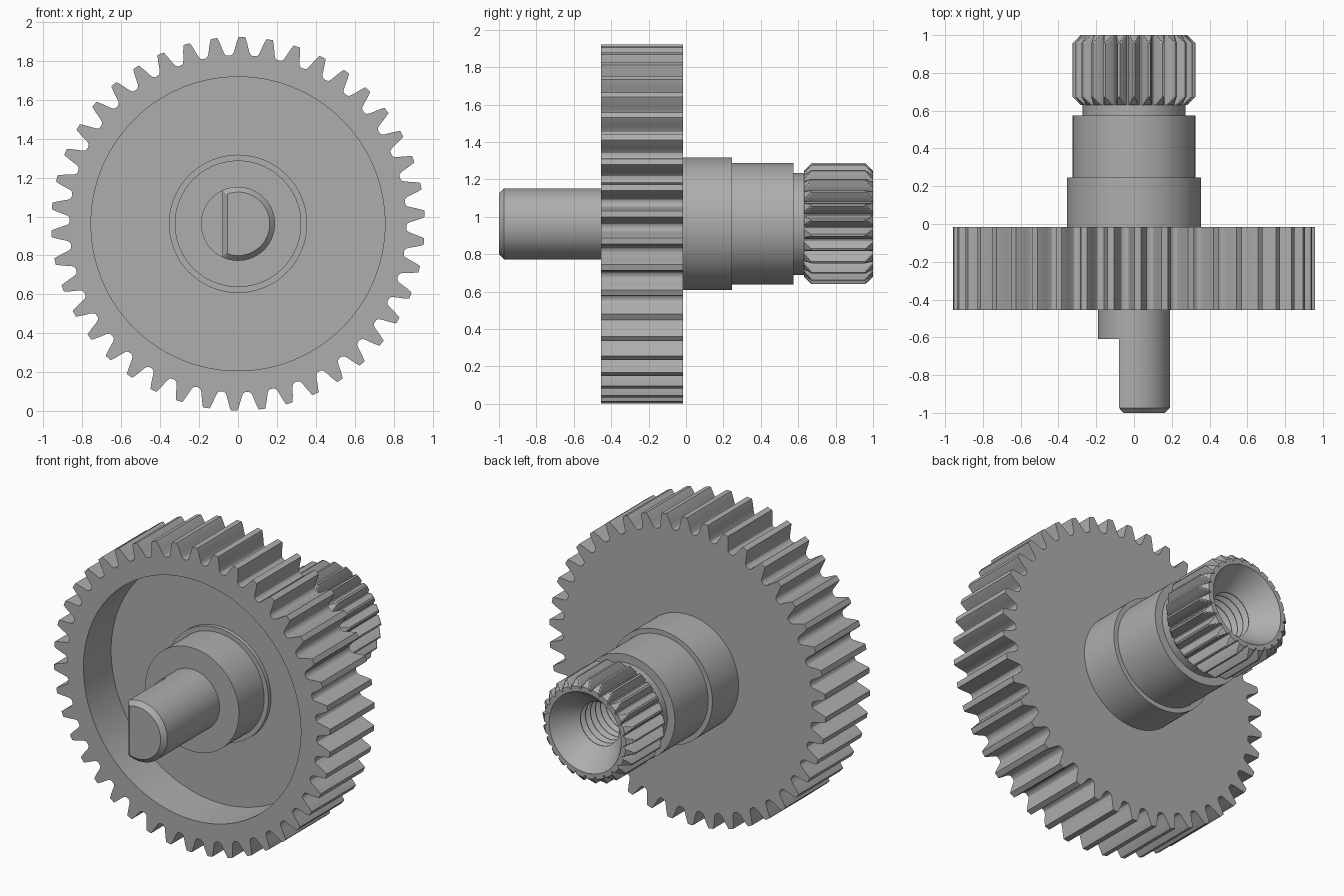
import bpy, bmesh, math

if "Cube" in bpy.data.objects:
    bpy.data.objects.remove(bpy.data.objects["Cube"])

CZ = 0.9625  # height of the axle above the ground
steel = bpy.data.materials.new("steel_grey")
steel.diffuse_color = (0.42, 0.42, 0.42, 1)
steel.use_nodes = True
steel.node_tree.nodes["Principled BSDF"].inputs["Base Color"].default_value = steel.diffuse_color


def circle(r, angles, flat=None):
    """Ring of (x, z) points; flat cuts the -x side to a chord."""
    pts = [(r * math.sin(a), r * math.cos(a)) for a in angles]
    return pts if flat is None else [(max(x, flat), z) for x, z in pts]


def polar(radii, angles):
    return [(r * math.sin(a), r * math.cos(a)) for r, a in zip(radii, angles)]


def loft(name, rings, cap_first=False, cap_last=False):
    """Skin a list of (ring, y) sections along the axle."""
    bm = bmesh.new()
    vs = [[bm.verts.new((x, y, z + CZ)) for x, z in ring] for ring, y in rings]
    n = len(vs[0])
    for a, b in zip(vs, vs[1:]):
        for j in range(n):
            k = (j + 1) % n
            bm.faces.new((a[j], a[k], b[k], b[j]))
    if cap_first:
        bm.faces.new(vs[0][::-1])
    if cap_last:
        bm.faces.new(vs[-1])
    bmesh.ops.dissolve_degenerate(bm, dist=1e-5, edges=bm.edges)
    me = bpy.data.meshes.new(name)
    bm.to_mesh(me)
    bm.free()
    me.materials.append(steel)
    ob = bpy.data.objects.new(name, me)
    bpy.context.collection.objects.link(ob)
    bpy.ops.object.select_all(action='DESELECT')
    ob.select_set(True)
    bpy.context.view_layer.objects.active = ob
    bpy.ops.object.shade_smooth_by_angle(angle=math.radians(25))
    return ob


def toothed(count, half, phase=0.0):
    """Repeat a mirrored half tooth of (pitch fraction, radius) points."""
    full = [(-f, r) for f, r in reversed(half)] + [p for p in half if p[0] < 0.5]
    pitch = math.tau / count
    angles = [phase + (t + f) * pitch for t in range(count) for f, r in full]
    return angles, [r for t in range(count) for f, r in full]


# Large gear wheel with a recessed front
ang, rad = toothed(42, [(0.115, 0.96), (0.135, 0.954), (0.2, 0.928), (0.262, 0.9),
                        (0.305, 0.882), (0.36, 0.87), (0.42, 0.866), (0.5, 0.865)],
                   math.radians(1.2))
teeth = polar(rad, ang)
loft("gear_wheel", [(circle(0.3, ang), -0.18), (circle(0.755, ang), -0.18),
                    (circle(0.755, ang), -0.455), (teeth, -0.455),
                    (teeth, -0.015), (circle(0.3, ang), -0.015)])

# Stepped axle: D-cut pin at the front, hub, collar, journal and neck behind
A = [math.tau * i / 96 for i in range(96)]
rings = [(circle(0.163, A, -0.055), -1.0), (circle(0.19, A, -0.08), -0.973),
         (circle(0.19, A, -0.08), -0.61)]
steps = [(0.19, -0.61), (0.19, -0.455), (0.325, -0.455), (0.325, -0.205),
         (0.355, -0.205), (0.355, 0.245), (0.325, 0.245), (0.325, 0.575),
         (0.273, 0.575), (0.273, 0.63), (0.24, 0.63)]
loft("axle", rings + [(circle(r, A), y) for r, y in steps], cap_first=True)

# Splined head; the end chamfers clip the tooth tips
TIP, ROOT, Y0, Y1 = 0.325, 0.268, 0.63, 1.0
ang, rad = toothed(25, [(0.07, TIP), (0.17, 0.311), (0.27, 0.297),
                        (0.37, 0.283), (0.45, ROOT), (0.5, ROOT)])
levels = [0.283, 0.297, 0.311, TIP]
clipped = [polar([min(r, lv) for r in rad], ang) for lv in levels]
ys = [(lv - levels[0]) for lv in levels]
loft("splined_head", [(circle(0.24, ang), Y0)]
     + [(c, Y0 + d) for c, d in zip(clipped, ys)]
     + [(c, Y1 - d) for c, d in reversed(list(zip(clipped, ys)))]
     + [(circle(0.25, ang), Y1)])

# Countersunk bore with thread grooves and a drilled end
bore = [(0.25, 1.0), (0.165, 0.88)]
for i in range(10):
    y = 0.87 - 0.05 * i
    bore += [(0.135, y - 0.015), (0.135, y - 0.02), (0.165, y - 0.04)]
bore += [(0.135, 0.36), (0.135, 0.3), (0.01, 0.23)]
loft("threaded_bore", [(circle(r, A), y) for r, y in bore], cap_last=True)
